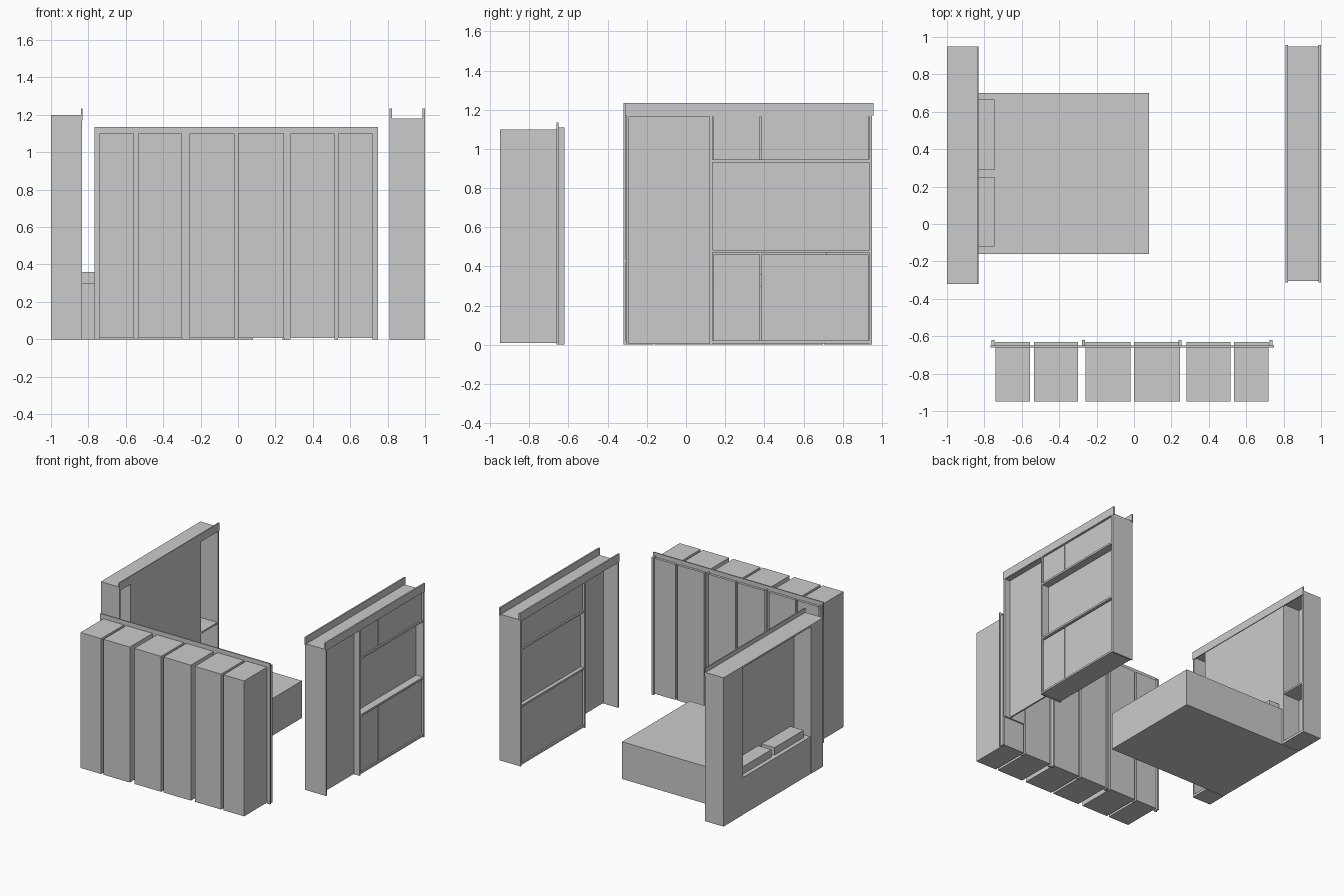
import bpy
import bmesh


def box(name, x0, x1, y0, y1, z0, z1):
    """Axis-aligned box given by its limits."""
    bm = bmesh.new()
    bmesh.ops.create_cube(bm, size=1)
    for v in bm.verts:
        v.co.x = x1 if v.co.x > 0 else x0
        v.co.y = y1 if v.co.y > 0 else y0
        v.co.z = z1 if v.co.z > 0 else z0
    me = bpy.data.meshes.new(name)
    bm.to_mesh(me)
    bm.free()
    ob = bpy.data.objects.new(name, me)
    bpy.context.collection.objects.link(ob)
    return ob


T = 0.014  # board thickness

# --- Bed with two pillows ---
box("bed_base", -0.998, 0.08, -0.16, 0.70, 0.0, 0.30)
for y0, y1 in ((-0.12, 0.25), (0.29, 0.665)):
    box("pillow", -0.965, -0.745, y0, y1, 0.30, 0.36)

# --- Bed cabinet: open behind the bed, a niche on either side ---
XB, XF = -1.0, -0.835
for y0, y1 in ((-0.32, -0.165), (0.705, 0.95)):
    box("niche_side", XB, XF, y0, y0 + T, 0, 1.2)
    box("niche_side", XB, XF, y1 - T, y1, 0, 1.2)
    box("niche_back", XB, XB + T, y0 + T, y1 - T, 0, 1.186)
    box("niche_shelf", XB + T, XF - 0.005, y0 + T, y1 - T, 0.42, 0.434)
    box("niche_floor", XB + T, XF, y0 + T, y1 - T, 0, 0.02)
box("bed_cabinet_top", XB, XF, -0.32, 0.95, 1.186, 1.2)
box("bed_cabinet_panel", XF - T, XF - 0.002, -0.165, 0.705, 0.30, 1.186)
box("bed_cabinet_cornice", XF - 0.005, XF + 0.003, -0.32, 0.95, 1.17, 1.235)

# --- Double-sided room divider ---
DX0, DX1 = 0.815, 0.993
for y0 in (-0.305, 0.121, 0.935):
    box("divider_upright", DX0 - 0.004, DX1 + 0.006, y0, y0 + T, 0, 1.18)
box("divider_top", DX0, DX1, -0.30, 0.945, 1.166, 1.18)
for x0 in (0.811, 0.987):
    box("divider_cornice", x0, x0 + 0.012, -0.312, 0.957, 1.17, 1.235)
# tall recessed panel
box("tall_panel", 0.94, 0.952, -0.291, 0.121, 0.005, 1.166)
# rails, floor and niche back
for z0 in (0.006, 0.47, 0.93):
    box("divider_shelf", DX0, DX1 + 0.004, 0.135, 0.935, z0, z0 + 0.015)
box("open_niche_back", 0.845, 0.935, 0.135, 0.935, 0.485, 0.93)
# paired doors above and below the niche, on both sides
for z0, z1 in ((0.021, 0.46), (0.945, 1.166)):
    for y0, y1 in ((0.137, 0.378), (0.382, 0.933)):
        for x0 in (0.827, 0.972):
            box("divider_door", x0, x0 + T, y0, y1, z0, z1)

# --- Wardrobe row ---
cabinets = [(-0.74, -0.555), (-0.535, -0.30), (-0.26, -0.02),
            (0.0, 0.245), (0.28, 0.515), (0.535, 0.72)]
for x0, x1 in cabinets:
    box("wardrobe_cabinet", x0, x1, -0.95, -0.63, 0.008, 1.10)
# frame stiles close the gaps between the cabinets
edges = [-0.768] + [x for pair in cabinets for x in pair] + [0.748]
for x0, x1 in zip(edges[::2], edges[1::2]):
    box("wardrobe_stile", x0, x1, -0.66, -0.65, 0.0, 1.10)
box("wardrobe_cornice", -0.768, 0.748, -0.66, -0.65, 1.10, 1.135)
# upright ribs
for x in (-0.753, -0.27, 0.247, 0.732):
    box("wardrobe_rib", x - 0.008, x + 0.008, -0.65, -0.62, 0.0, 1.11)
